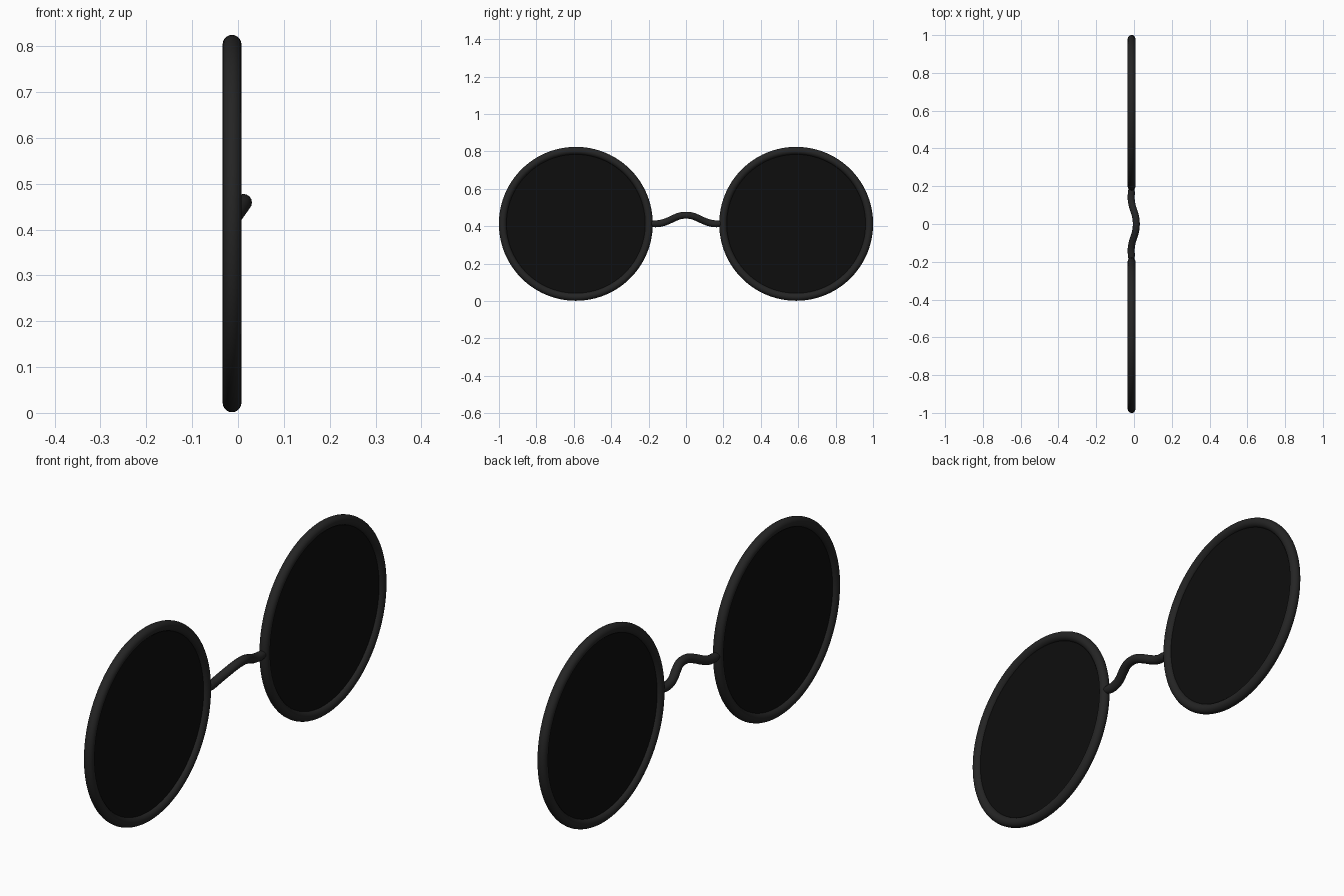
import bpy, math

if "Cube" in bpy.data.objects:
    bpy.data.objects.remove(bpy.data.objects["Cube"])

CX, CZ = -0.013, 0.413      # plane of the lenses and their height
LENS_Y = 0.589
RING_R, TUBE_R = 0.391, 0.0205


def material(name, v):
    m = bpy.data.materials.new(name)
    m.diffuse_color = (v, v, v, 1)
    m.use_nodes = True
    m.node_tree.nodes["Principled BSDF"].inputs["Base Color"].default_value = m.diffuse_color
    return m


frame_mat = material("dark_frame", 0.018)
lens_mat = material("black_lens", 0.004)


def finish(name, mat):
    ob = bpy.context.object
    ob.name = name
    ob.data.materials.append(mat)
    bpy.ops.object.shade_smooth_by_angle(angle=math.radians(40))


# Rims and lenses, one pair per side
for side, s in (("left", -1), ("right", 1)):
    place = dict(location=(CX, s * LENS_Y, CZ), rotation=(0, math.pi / 2, 0))
    bpy.ops.mesh.primitive_torus_add(major_radius=RING_R, minor_radius=TUBE_R,
                                     major_segments=96, minor_segments=20, **place)
    finish(side + "_rim", frame_mat)
    bpy.ops.mesh.primitive_cylinder_add(vertices=96, radius=RING_R - 0.004,
                                        depth=0.008, **place)
    finish(side + "_lens", lens_mat)

# Nose bridge: a wire arching up and forward between the rims
half = [(0, 0.012, 0.459), (0.03, 0.010, 0.456), (0.065, 0.001, 0.443),
        (0.10, -0.010, 0.427), (0.135, -0.015, 0.416),
        (0.165, -0.014, 0.413), (0.195, CX, 0.415)]
path = [(x, -y, z) for y, x, z in reversed(half[1:])] + [(x, y, z) for y, x, z in half]
curve = bpy.data.curves.new("bridge", 'CURVE')
curve.dimensions = '3D'
curve.bevel_depth = 0.0185
curve.bevel_resolution = 6
curve.resolution_u = 8
curve.use_fill_caps = True
spline = curve.splines.new('BEZIER')
spline.bezier_points.add(len(path) - 1)
for bp, co in zip(spline.bezier_points, path):
    bp.co = co
    bp.handle_left_type = bp.handle_right_type = 'AUTO'
    bp.radius = 1.0 if abs(co[1]) < 0.17 else 0.8   # slight taper into the rims
curve.materials.append(frame_mat)
bridge = bpy.data.objects.new("bridge", curve)
bpy.context.collection.objects.link(bridge)
